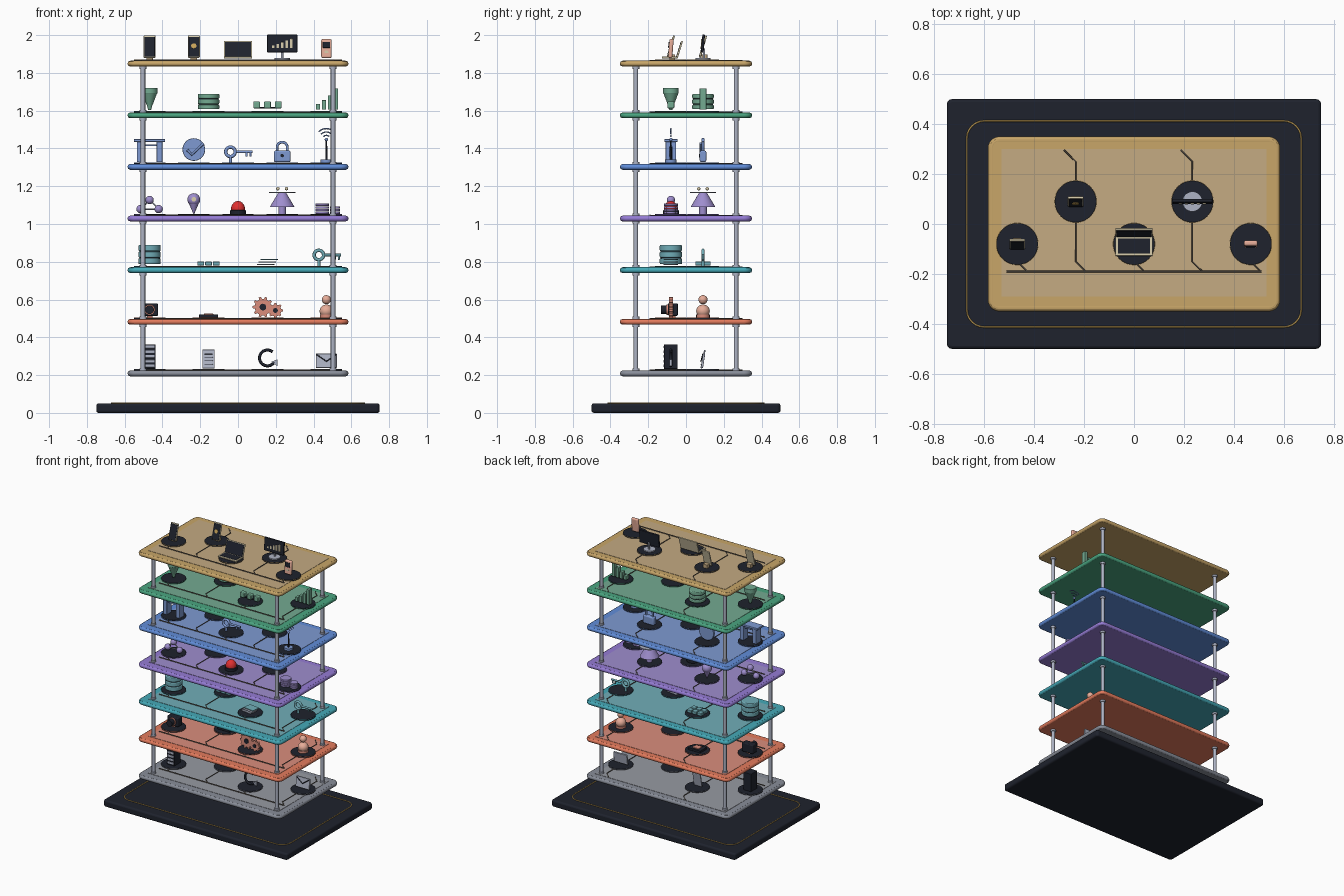
import bpy, bmesh
from math import sin, cos, pi, radians
from mathutils import Vector, Euler, Matrix

if "Cube" in bpy.data.objects:
    bpy.data.objects.remove(bpy.data.objects["Cube"])

O = Vector((0, 0, 0))          # local origin of the part group being built
P = ""                         # name prefix of the group
FRONT = (pi / 2, 0, 0)         # turns an xy profile to stand facing -y


def mat(name, c):
    m = bpy.data.materials.new(name)
    m.diffuse_color = (*c, 1)
    m.use_nodes = True
    m.node_tree.nodes["Principled BSDF"].inputs["Base Color"].default_value = m.diffuse_color
    return m


DARK, GOLD = mat("dark", (.013, .016, .026)), mat("gold", (.58, .37, .1))
STEEL, CREAM = mat("steel", (.42, .45, .55)), mat("cream", (.7, .62, .42))
LINE, RED = mat("trace", (.09, .075, .06)), mat("red", (.75, .03, .03))
SKIN = mat("salmon", (.8, .42, .32))


def finish(name, bm, m, loc, rot=(0, 0, 0), bevel=0, smooth=True):
    me = bpy.data.meshes.new(name)
    bmesh.ops.recalc_face_normals(bm, faces=bm.faces)
    bm.to_mesh(me)
    bm.free()
    ob = bpy.data.objects.new(P + name, me)
    bpy.context.collection.objects.link(ob)
    ob.location, ob.rotation_euler = O + Vector(loc), rot
    me.materials.append(m)
    if bevel:
        b = ob.modifiers.new("bevel", 'BEVEL')
        b.width, b.segments, b.limit_method, b.angle_limit = bevel, 3, 'ANGLE', radians(50)
    if smooth:
        me.shade_smooth()
        me.set_sharp_from_angle(angle=radians(40))
    return ob


def box(name, loc, size, m, rot=(0, 0, 0), bevel=.002):
    bm = bmesh.new()
    bmesh.ops.create_cube(bm, size=1)
    bmesh.ops.scale(bm, vec=size, verts=bm.verts)
    return finish(name, bm, m, loc, rot, bevel)


def cyl(name, loc, r, h, m, r2=None, rot=(0, 0, 0), bevel=0, n=32):
    bm = bmesh.new()
    bmesh.ops.create_cone(bm, cap_ends=True, segments=n, radius1=r, radius2=r if r2 is None else r2, depth=h)
    return finish(name, bm, m, loc, rot, bevel)


def ball(name, loc, r, m, squash=1):
    bm = bmesh.new()
    bmesh.ops.create_uvsphere(bm, u_segments=24, v_segments=14, radius=r)
    bmesh.ops.scale(bm, vec=(1, 1, squash), verts=bm.verts)
    return finish(name, bm, m, loc)


def prism(name, pts, h, m, loc, rot=(0, 0, 0), bevel=0):
    bm = bmesh.new()
    f = bm.faces.new([bm.verts.new((x, y, -h / 2)) for x, y in pts])
    g = bmesh.ops.extrude_face_region(bm, geom=[f])
    bmesh.ops.translate(bm, vec=(0, 0, h), verts=[v for v in g["geom"] if isinstance(v, bmesh.types.BMVert)])
    return finish(name, bm, m, loc, rot, bevel)


def tube(name, pts, r, m, cyclic=False):
    cu = bpy.data.curves.new(name, 'CURVE')
    cu.dimensions, cu.bevel_depth, cu.bevel_resolution, cu.use_fill_caps = '3D', r, 2, True
    s = cu.splines.new('POLY')
    s.points.add(len(pts) - 1)
    for p, q in zip(s.points, pts):
        p.co = (*(O + Vector(q)), 1)
    s.use_cyclic_u = cyclic
    cu.materials.append(m)
    ob = bpy.data.objects.new(P + name, cu)
    bpy.context.collection.objects.link(ob)
    return ob


def rrect(hx, hy, r, n=6):
    return [(sx * (hx - r) + r * cos(a0 + k * pi / 2 / n), sy * (hy - r) + r * sin(a0 + k * pi / 2 / n))
            for sx, sy, a0 in ((1, 1, 0), (-1, 1, pi / 2), (-1, -1, pi), (1, -1, 1.5 * pi)) for k in range(n + 1)]


def arc(x, z, r, a, b, n=28, y=0):
    return [(x + r * cos(radians(a + (b - a) * k / n)), y, z + r * sin(radians(a + (b - a) * k / n))) for k in range(n + 1)]


# ---- icons, built around O (disc centre at plate mid-height) ----
def phone(c, dot=False):
    r = (-.28, 0, 0)
    box("body", (0, 0, .09), (.063, .01, .122), CREAM, r, .004)
    box("screen", (0, -.005, .0895), (.055, .004, .11), DARK, r)
    if dot:
        cyl("dot", (0, -.009, .094), .014, .004, GOLD, rot=(pi / 2 - .28, 0, 0))
    box("stand", (0, .008, .035), (.035, .03, .028), c)


def laptop(c):
    box("keyboard", (0, -.008, .032), (.15, .08, .01), CREAM, bevel=.003)
    box("keys", (0, -.008, .037), (.13, .06, .003), DARK)
    box("lid", (0, .046, .074), (.15, .008, .095), CREAM, (-.3, 0, 0))
    box("display", (0, .041, .074), (.14, .004, .085), DARK, (-.3, 0, 0))


def monitor(c):
    cyl("foot", (0, 0, .027), .04, .008, STEEL)
    cyl("post", (0, .005, .05), .006, .06, STEEL)
    box("panel", (0, 0, .107), (.16, .014, .095), DARK, (-.08, 0, 0), .004)
    for i in range(5):
        h = .014 + .009 * i
        box("bar", (-.048 + .024 * i, -.008, .082 + h / 2), (.014, .006, h), CREAM)


def handheld(c):
    box("body", (0, 0, .08), (.055, .022, .1), SKIN, (-.08, 0, 0), .008)
    box("screen", (0, -.011, .1), (.04, .005, .032), DARK, (-.08, 0, 0))
    cyl("button", (0, -.01, .06), .011, .006, CREAM, rot=FRONT)


def funnel(c):
    cyl("rim", (0, 0, .13), .041, .03, c, bevel=.003)
    cyl("cone", (0, 0, .085), .016, .06, c, .039)
    cyl("spout", (0, 0, .044), .008, .03, c, .016)


def database(c, r=.057, h=.085):
    for i in range(3):
        cyl("drum", (0, 0, .03 + h * (i + .5) / 3), r, h / 3 - .004, c, bevel=.005)
    cyl("core", (0, 0, .03 + h / 2), r - .005, h - .005, DARK)


def cubes(c):
    for i in (-1, 0, 1):
        box("cube", (i * .057, 0, .055), (.036, .036, .036), c, bevel=.005)
    box("link", (0, 0, .04), (.12, .008, .006), DARK)


def bars(c):
    for i, h in enumerate((.03, .05, .075, .112)):
        box("bar", (-.045 + .032 * i, 0, .03 + h / 2), (.022, .035, h), c)


def gate(c):
    for s in (-1, 1):
        box("pillar", (s * .052, 0, .08), (.03, .055, .11), c)
    box("beam", (0, 0, .14), (.165, .07, .014), c)
    box("crossbar", (0, 0, .115), (.1, .03, .008), c)


def check(c):
    cyl("coin", (0, 0, .092), .06, .016, c, rot=FRONT, bevel=.003)
    tube("tick", [(-.035, -.012, .09), (-.01, -.012, .065), (.052, -.012, .125)], .007, c)


def key(c):
    tube("bow", arc(-.04, .08, .025, 0, 350), .009, c, True)
    tube("shaft", [(-.015, 0, .08), (.077, 0, .08)], .007, c)
    for x in (.045, .066):
        box("tooth", (x, 0, .066), (.01, .01, .022), c)
    cyl("post", (-.04, 0, .036), .008, .036, c)


def padlock(c):
    box("body", (0, 0, .056), (.088, .035, .06), c, bevel=.008)
    tube("shackle", [(-.027, 0, .08)] + arc(0, .104, .027, 180, 0) + [(.027, 0, .08)], .007, c)
    cyl("keyhole", (0, -.018, .06), .009, .004, DARK, rot=FRONT)


def antenna(c):
    cyl("mast", (0, 0, .08), .006, .12, DARK, .004)
    cyl("base", (0, 0, .03), .03, .016, c)
    ball("tip", (0, 0, .145), .009, c)
    for r in (.022, .04, .058):
        tube("wave", arc(0, .145, r, 45, 135, 14), .0035, c)


def network(c):
    n = [(0, 0, .098), (-.048, 0, .05), (.048, 0, .05)]
    for i, p in enumerate(n):
        ball("node", p, .022, c)
        tube("link", [p, n[i - 1]], .004, STEEL)


def pin(c):
    ball("head", (0, 0, .1), .034, c)
    cyl("point", (0, 0, .056), .002, .065, c, .03)
    cyl("dot", (0, -.03, .102), .012, .012, CREAM, rot=FRONT)


def siren(c):
    cyl("base", (0, 0, .033), .042, .022, DARK, bevel=.003)
    ball("dome", (0, 0, .05), .037, RED, 1.15)


def lamp(c):
    cyl("pedestal", (0, 0, .042), .02, .04, c)
    cyl("cone", (0, 0, .1), .065, .076, c, .02)
    cyl("rotor", (0, 0, .138), .07, .006, STEEL)
    for sx in (-1, 1):
        for sy in (-1, 1):
            ball("light", (sx * .023, sy * .023, .158), .009, CREAM)


def coins(c):
    for x, r, n in ((-.022, .037, 4), (.045, .027, 3)):
        for i in range(n):
            cyl("coin", (x, 0, .031 + i * .014), r, .012, c, bevel=.002)


def tiles(c):
    for i in (-1, 0, 1):
        for j in (-1, 1):
            box("tile", (i * .041, j * .022, .035), (.036, .038, .02), c, bevel=.003)


def sheets(c):
    for i in range(3):
        box("sheet", (-.01 + i * .01, 0, .03 + i * .013), (.085, .065, .005), STEEL if i < 2 else c, (0, 0, -.15))


def camera(c):
    box("body", (0, .012, .064), (.09, .05, .065), DARK, bevel=.006)
    cyl("ring", (0, -.016, .064), .028, .012, c, rot=FRONT)
    cyl("lens", (0, -.032, .064), .023, .04, DARK, rot=FRONT)
    box("foot", (0, .01, .028), (.03, .03, .016), c)


def chip(c):
    box("body", (0, 0, .031), (.1, .075, .016), DARK)
    box("inlay", (0, 0, .041), (.05, .045, .006), c)


def gear(x, z, r, n, c):
    pts = []
    for i in range(n):
        for d, q in ((-.3, .8), (-.17, 1), (.17, 1), (.3, .8)):
            a = 2 * pi * (i + d) / n
            pts.append((r * q * cos(a), r * q * sin(a)))
    prism("gear", pts, .02, c, (x, 0, z), FRONT)
    cyl("hub", (x, 0, z), r * .32, .028, DARK, rot=FRONT)


def gears(c):
    gear(-.024, .078, .055, 10, c)
    gear(.042, .06, .04, 8, c)


def person(c):
    ball("head", (0, 0, .117), .024, SKIN)
    ball("torso", (0, 0, .057), .036, SKIN, .95)
    cyl("base", (0, 0, .03), .034, .016, c)


def rack(c):
    box("case", (0, 0, .089), (.062, .072, .13), DARK)
    for i in range(5):
        box("slot", (0, -.036, .04 + i * .025), (.052, .004, .015), c)


def document(c):
    box("page", (0, 0, .076), (.065, .008, .1), c, (-.2, 0, 0))
    for i in range(4):
        box("line", (0, -.005 + .0035 * (i - 1.5), .076 + .018 * (i - 1.5)), (.045, .004, .004), DARK, (-.2, 0, 0))


def refresh(c):
    tube("loop", arc(0, .082, .042, 50, 330), .008, DARK)
    prism("arrow", [(-.02, 0), (.02, 0), (0, .03)], .014, STEEL, (.036, 0, .05), (pi / 2, 0.6, 0))


def envelope(c):
    box("body", (0, 0, .067), (.11, .012, .075), c, (-.15, 0, 0))
    tube("flap", [(-.052, -.002, .1), (0, -.011, .064), (.052, -.002, .1)], .003, DARK)


# ---- plinth with inlaid outline ----
prism("plinth", rrect(.75, .5, .02), .05, DARK, (0, 0, .025), bevel=.012)
tube("plinth_outline", [(x, y, .052) for x, y in rrect(.67, .413, .07)], .0035, GOLD, True)

# ---- corner columns ----
for sx in (-1, 1):
    for sy in (-1, 1):
        cyl("column", (sx * .503, sy * .265, 1.03), .012, 1.64, STEEL, n=20)

# ---- seven levels: plate, rim, panel, traces, discs and icons ----
teal_db = lambda c: database(c, .059, .105)
levels = [
    ("grey", (.25, .27, .32), [rack, document, refresh, envelope]),
    ("coral", (.78, .2, .11), [camera, chip, gears, person]),
    ("teal", (.06, .4, .48), [teal_db, tiles, sheets, key]),
    ("purple", (.3, .2, .66), [network, pin, siren, lamp, coins]),
    ("blue", (.12, .27, .7), [gate, check, key, padlock, antenna]),
    ("green", (.07, .38, .22), [funnel, database, cubes, bars]),
    ("tan", (.58, .38, .14), [phone, lambda c: phone(c, True), laptop, monitor, handheld])]
for k, (tag, col, icons) in enumerate(levels):
    c = .209 + k * .2733
    m = mat(tag, col)
    pale = mat(tag + "_pale", [v * .75 + .12 for v in col])
    O, P = Vector((0, 0, c)), tag + "_"
    prism("plate", rrect(.575, .34, .03), .028, m, (0, 0, 0))
    tube("plate_rim", [(x, y, 0) for x, y in rrect(.57, .335, .03)], .0155, m, True)
    box("panel", (0, .005, .0145), (1.06, .59, .003), pale, bevel=0)
    tube("bus", [(-.51, -.19, .017), (.51, -.19, .017)], .004, LINE)
    for sx in (-1, 1):
        for sy in (-1, 1):
            for sz in ((1,) if k == 0 else (-1,) if k == 6 else (-1, 1)):
                cyl("collar", (sx * .503, sy * .265, sz * .02), .018, .014, STEEL, n=20)
    for i, icon in enumerate(icons):
        x = -.468 + .936 * i / (len(icons) - 1)
        y = .09 if i % 2 else -.08
        O, P = Vector((0, 0, c)), tag + "_"
        d = .04 if x < .4 else -.04 * -1
        tube("trace", [(x, y, .017), (x, -.15, .017), (x + d, -.19, .017)], .003, LINE)
        if i % 2:
            tube("trace", [(x, y, .017), (x, .25, .017), (x - .047, .297, .017)], .003, LINE)
        O = Vector((x, y, c))
        cyl("disc", (0, 0, .018), .083, .01, DARK, n=40)
        tube("disc_ring", [(.082 * cos(a * pi / 20), .082 * sin(a * pi / 20), .021) for a in range(40)], .002, m, True)
        P = f"{tag}_icon{i + 1}_"
        icon(pale if k else STEEL)
